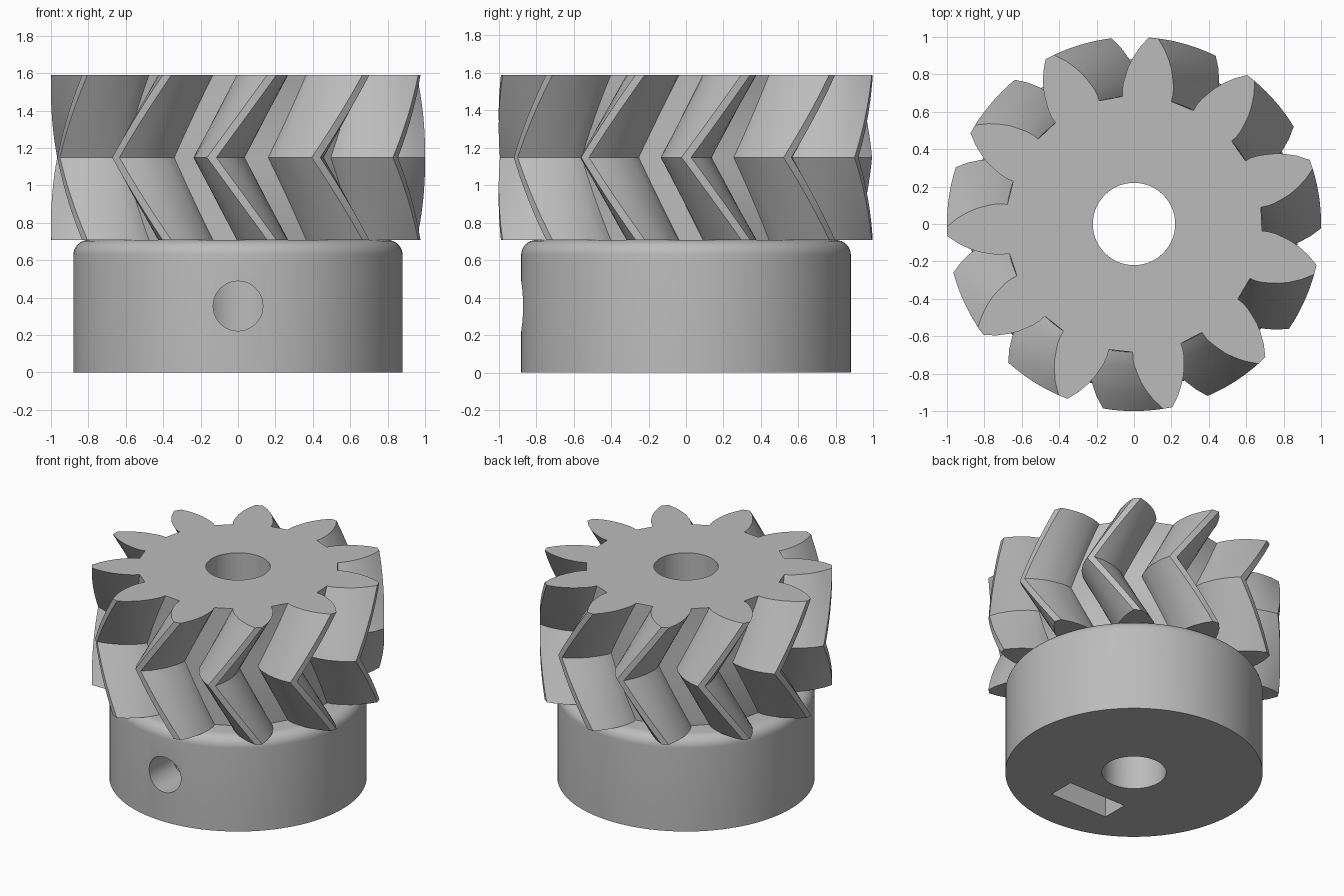
import bpy, bmesh, math
from math import cos, sin, radians, pi

if "Cube" in bpy.data.objects:
    bpy.data.objects.remove(bpy.data.objects["Cube"], do_unlink=True)

grey = bpy.data.materials.new("plain_grey")
grey.use_nodes = True
grey.diffuse_color = (0.5, 0.5, 0.5, 1)
grey.node_tree.nodes["Principled BSDF"].inputs["Base Color"].default_value = (0.5, 0.5, 0.5, 1)

BORE, HUB_R, HUB_TOP, TOP = 0.22, 0.88, 0.708, 1.59
HOLE_Z = 0.355


def finish(name, bm):
    bmesh.ops.recalc_face_normals(bm, faces=bm.faces[:])
    mesh = bpy.data.meshes.new(name)
    bm.to_mesh(mesh)
    bm.free()
    mesh.materials.append(grey)
    obj = bpy.data.objects.new(name, mesh)
    bpy.context.collection.objects.link(obj)
    return obj


def bridge(bm, a, b):
    """Join two closed rings of vertices with quads."""
    n = len(a)
    for i in range(n):
        j = (i + 1) % n
        bm.faces.new((a[i], a[j], b[j], b[i]))


def smooth(obj):
    bpy.ops.object.select_all(action='DESELECT')
    obj.select_set(True)
    bpy.context.view_layer.objects.active = obj
    bpy.ops.object.shade_smooth_by_angle(angle=radians(30))


def cut(obj, cutter):
    mod = obj.modifiers.new("cut", 'BOOLEAN')
    mod.operation, mod.solver, mod.object = 'DIFFERENCE', 'EXACT', cutter
    bpy.context.view_layer.objects.active = obj
    bpy.ops.object.modifier_apply(modifier=mod.name)
    bpy.data.objects.remove(cutter, do_unlink=True)


def extrude_y(name, outline, y0, y1):
    """Prism along y from an x-z outline."""
    bm = bmesh.new()
    rings = [[bm.verts.new((x, y, z)) for x, z in outline] for y in (y0, y1)]
    bridge(bm, *rings)
    for ring in rings:
        bm.faces.new(ring)
    return finish(name, bm)


# Herringbone gear: one half-tooth flank (degrees from tooth centre, radius)
TEETH, PHASE, TWIST, STEPS = 11, 18.6, 18.5, 10
flank = [(11, 0.685), (10.9, 0.72), (10.2, 0.76), (9.1, 0.8), (7.9, 0.845),
         (6.3, 0.89), (4.1, 0.945), (1.45, 1.0)]
tooth = [(-a, r) for a, r in flank] + [(a, r) for a, r in reversed(flank)]
pitch = 360 / TEETH
outline = [(PHASE + k * pitch + a, r) for k in range(TEETH) for a, r in tooth]

bm = bmesh.new()
rings = []
for s in range(2 * STEPS + 1):
    t = s / (2 * STEPS)
    turn = -TWIST * (1 - abs(2 * t - 1))
    z = HUB_TOP + t * (TOP - HUB_TOP)
    rings.append([bm.verts.new((r * cos(radians(a + turn)), r * sin(radians(a + turn)), z))
                  for a, r in outline])
for low, high in zip(rings, rings[1:]):
    bridge(bm, low, high)
# Bore and end faces of the gear
inner = []
for z in (HUB_TOP, TOP):
    angles = [radians(PHASE - pitch / 2 + (i + 0.5) * 360 / len(outline)) for i in range(len(outline))]
    inner.append([bm.verts.new((BORE * cos(a), BORE * sin(a), z)) for a in angles])
bridge(bm, rings[0], inner[0])
bridge(bm, rings[-1], inner[1])
bridge(bm, *inner)
smooth(finish("herringbone_gear", bm))

# Hub: lathed ring with a rounded top edge
FILLET, SEG = 0.08, 96
profile = [(BORE, 0), (HUB_R, 0)]
for i in range(9):
    a = i / 8 * pi / 2
    profile.append((HUB_R - FILLET + FILLET * cos(a), HUB_TOP - FILLET + FILLET * sin(a)))
profile.append((BORE, HUB_TOP))
bm = bmesh.new()
hoops = [[bm.verts.new((r * cos(2 * pi * i / SEG), r * sin(2 * pi * i / SEG), z))
          for i in range(SEG)] for r, z in profile]
for a, b in zip(hoops, hoops[1:] + hoops[:1]):
    bridge(bm, a, b)
hub = finish("hub", bm)

# Set screw hole through the front wall of the hub
circle = [(0.133 * cos(2 * pi * i / 40), HOLE_Z + 0.133 * sin(2 * pi * i / 40)) for i in range(40)]
cut(hub, extrude_y("screw_cutter", circle, -1.1, -0.05))

# Nut pocket, open at the underside, with a pointed roof
half = 0.24
rise = half / math.sqrt(3)
pocket = [(-half, -0.1), (half, -0.1), (half, HOLE_Z + rise), (0, HOLE_Z + 2 * rise), (-half, HOLE_Z + rise)]
cut(hub, extrude_y("nut_cutter", pocket, -0.59, -0.39))
smooth(hub)
